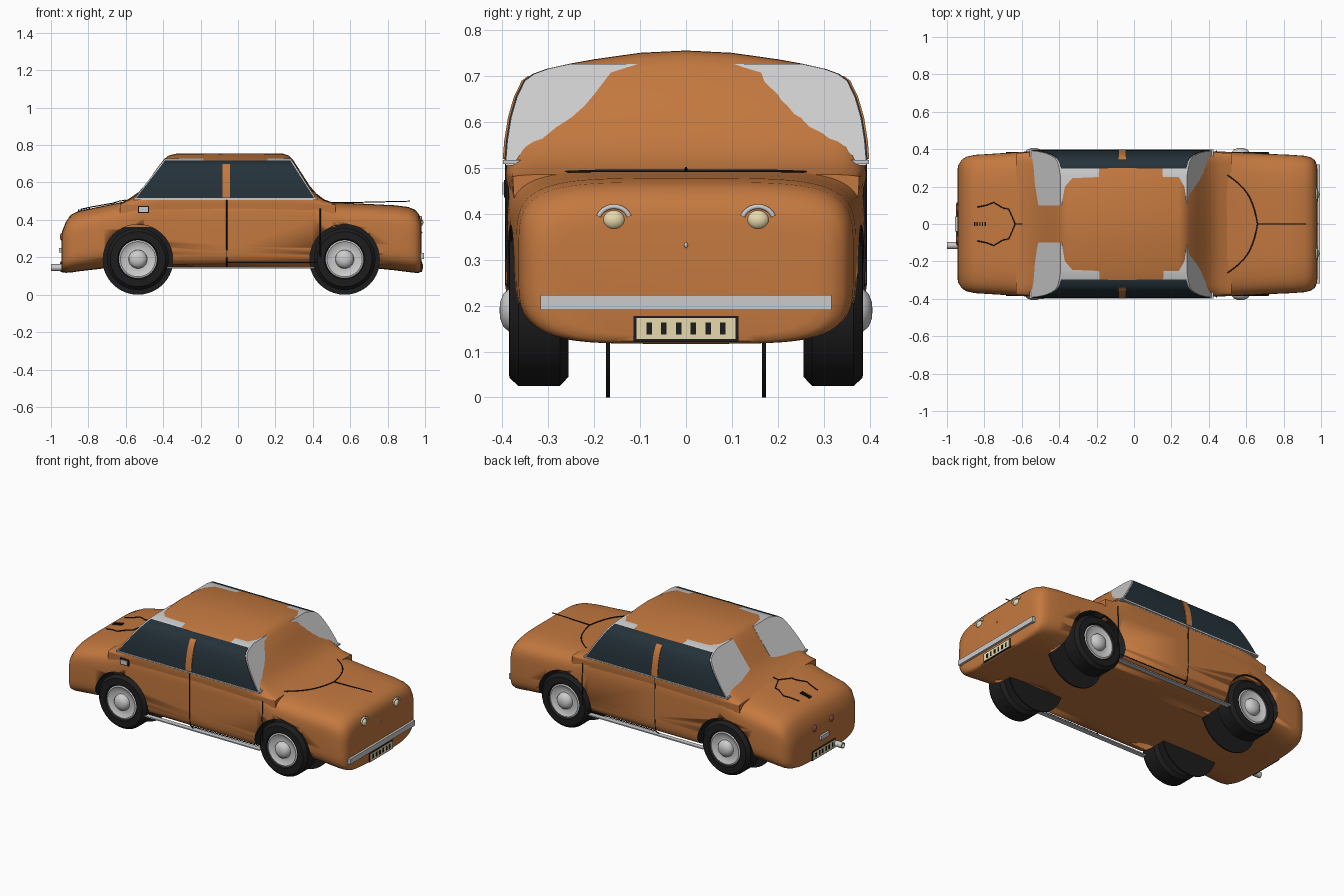
import bpy, bmesh, math
from mathutils import Matrix, Vector

if "Cube" in bpy.data.objects:
    bpy.data.objects.remove(bpy.data.objects["Cube"])

def mat(name, c):
    m = bpy.data.materials.new(name)
    m.diffuse_color = (*c, 1)
    m.use_nodes = True
    m.node_tree.nodes["Principled BSDF"].inputs["Base Color"].default_value = m.diffuse_color
    return m

ORANGE = mat("orange_paint", (0.55, 0.19, 0.05))
BLACK = mat("black_rubber", (0.012, 0.012, 0.013))
GLASS = mat("dark_glass", (0.018, 0.032, 0.042))
CREAM = mat("cream", (0.8, 0.7, 0.42))
RED = mat("tail_red", (0.35, 0.08, 0.06))

def finish(name, bm, m=None, angle=35):
    bmesh.ops.recalc_face_normals(bm, faces=bm.faces)
    me = bpy.data.meshes.new(name)
    bm.to_mesh(me)
    bm.free()
    if m:
        me.materials.append(m)
    me.shade_smooth()
    me.set_sharp_from_angle(angle=math.radians(angle))
    ob = bpy.data.objects.new(name, me)
    bpy.context.collection.objects.link(ob)
    return ob

def loft(name, rings, m=None, angle=35, caps=True):
    bm = bmesh.new()
    vs = [[bm.verts.new(p) for p in r] for r in rings]
    n = len(vs[0])
    for a, b in zip(vs, vs[1:]):
        for i in range(n):
            bm.faces.new((a[i], a[(i + 1) % n], b[(i + 1) % n], b[i]))
    if caps:
        bm.faces.new(vs[0])
        bm.faces.new(vs[-1])
    return finish(name, bm, m, angle)

def box(name, x, y, z, m=None):
    return loft(name, [[(a, y[0], z[0]), (a, y[1], z[0]), (a, y[1], z[1]), (a, y[0], z[1])] for a in x], m)

def lathe_y(name, prof, cx, cz, s, m=None, seg=40):
    rings = [[(cx + r * math.cos(2 * math.pi * i / seg), s * y, cz + r * math.sin(2 * math.pi * i / seg))
              for i in range(seg)] for r, y in prof]
    return loft(name, rings, m)

def ball(name, loc, size, m=None):
    bm = bmesh.new()
    bmesh.ops.create_uvsphere(bm, u_segments=20, v_segments=12, radius=1,
                              matrix=Matrix.Translation(loc) @ Matrix.Diagonal((*size, 1)))
    return finish(name, bm, m)

def line(name, pts, r=0.003, m=BLACK, smooth=False):
    cu = bpy.data.curves.new(name, 'CURVE')
    cu.dimensions = '3D'
    cu.bevel_depth = r
    cu.bevel_resolution = 1
    cu.use_fill_caps = True
    sp = cu.splines.new('NURBS' if smooth else 'POLY')
    sp.points.add(len(pts) - 1)
    for p, c in zip(sp.points, pts):
        p.co = (*c, 1)
    if smooth:
        sp.use_endpoint_u = True
        sp.order_u = 3
    if m:
        cu.materials.append(m)
    ob = bpy.data.objects.new(name, cu)
    bpy.context.collection.objects.link(ob)
    return ob

# Lower body: x, half width, bottom, top, squareness
stations = [(-.945, .28, .13, .29, 4), (-.94, .315, .12, .34, 4), (-.92, .345, .117, .39, 4.5), (-.895, .36, .118, .427, 4.5),
            (-.85, .37, .125, .448, 4.5), (-.72, .378, .14, .475, 4.5), (-.6, .386, .146, .5, 5), (-.5, .39, .146, .52, 7),
            (0, .392, .146, .525, 7), (.4, .39, .146, .515, 7), (.5, .386, .146, .495, 5), (.7, .376, .144, .485, 4.5),
            (.84, .37, .13, .478, 4.5), (.91, .365, .121, .469, 4.5), (.945, .357, .117, .455, 4.5),
            (.967, .342, .117, .432, 4.5), (.978, .315, .122, .405, 4.2), (.981, .285, .135, .375, 4)]
def section(x, w, zb, zt, n, seg=64):
    pts = []
    for i in range(seg):
        a = 2 * math.pi * (i + .5) / seg
        c, s = math.cos(a), math.sin(a)
        pts.append((x, w * math.copysign(abs(c) ** (2 / n), c),
                    (zb + zt) / 2 + (zt - zb) / 2 * math.copysign(abs(s) ** (2 / n), s)))
    return pts
body = loft("lower_body", [section(*s) for s in stations], ORANGE, 50)

# Cabin: one cross-section squashed along the roofline
SIDE = [(.392, .48), (.392, .51), (.388, .56), (.38, .61), (.367, .655), (.35, .69), (.33, .705),
        (.30, .716), (.25, .727), (.2, .736), (.1, .75), (0, .755)]
def y_at(z):
    for (y0, z0), (y1, z1) in zip(SIDE, SIDE[1:]):
        if z <= z1:
            return y0 + (y1 - y0) * max(0, z - z0) / (z1 - z0)
    return 0
roofline = [(-.63, .488), (-.58, .515), (-.53, .55), (-.49, .595), (-.43, .68), (-.395, .725), (-.37, .745), (-.33, .754),
            (-.1, .756), (.24, .755), (.27, .745), (.295, .72), (.34, .65), (.385, .58), (.42, .54), (.46, .51), (.52, .487)]
rings = []
for x, h in roofline:
    k = (h - .48) / .275
    f = .96 + .04 * min(1, k * 3)
    half = [(.37, .36)] + [(y * f, .48 + (z - .48) * k) for y, z in SIDE]
    rings.append([(x, y, z) for y, z in half] + [(x, -y, z) for y, z in half[-2::-1]])
loft("cabin", rings, ORANGE, 50)

# Side panels that follow the cabin cross-section
def slab(name, s, z0, z1, corners, off, inner, m=None):
    xr0, xr1, xf0, xf1 = corners
    rings = []
    zs = sorted({z0, z1} | {z for _, z in SIDE if z0 < z < z1})
    for z in zs:
        t = (z - z0) / (z1 - z0)
        a, b, y = xr0 + (xr1 - xr0) * t, xf0 + (xf1 - xf0) * t, y_at(z) + off
        i = inner if inner else y - .012
        rings.append([(a, s * i, z), (a, s * y, z), (b, s * y, z), (b, s * i, z)])
    return loft(name, rings, m)

for s, side in ((-1, "right"), (1, "left")):
    slab("window_trim_" + side, s, .505, .727, (-.56, -.392, .422, .283), .001, .1)
    slab("window_glass_" + side, s, .51, .717, (-.55, -.39, .412, .28), .004, None, GLASS)
    slab("door_pillar_" + side, s, .52, .70, (-.082, -.082, -.042, -.042), .008, None, ORANGE)
    box("belt_strip_" + side, (-.56, .425), sorted((s * .36, s * .399)), (.509, .517))
    box("sill_strip_" + side, (-.38, .41), sorted((s * .345, s * .375)), (.141, .148))
    # Door seams
    line("door_seam_" + side, [(.44, s * .388, .46), (.44, s * .391, .35), (.44, s * .385, .2), (.44, s * .376, .172),
                               (-.06, s * .379, .172)])
    line("rear_seam_" + side, [(-.06, s * .392, .51), (-.06, s * .392, .25), (-.06, s * .382, .175), (-.06, s * .35, .145)])

    # Wheels with arches and inner discs
    for x, end in ((-.535, "rear"), (.57, "front")):
        tag = end + "_" + side
        cut = lathe_y("arch_cutter_" + tag, [(.186, .168), (.186, .5)], x, .19, s, BLACK)
        cut.hide_render = True
        cut.hide_viewport = False
        cut.display_type = 'WIRE'
        b = body.modifiers.new("arch_" + tag, 'BOOLEAN')
        b.operation = 'DIFFERENCE'
        b.solver = 'EXACT'
        b.material_mode = 'TRANSFER'
        b.object = cut
        lathe_y("arch_disc_" + tag, [(.19, .166), (.19, .174)], x, .19, s, BLACK)
        lathe_y("tyre_" + tag, [(.09, .258), (.145, .256), (.165, .275), (.165, .365), (.147, .385), (.108, .386),
                                (.1, .372), (.09, .365)], x, .19, s, BLACK)
        lathe_y("rim_" + tag, [(.102, .35), (.102, .378), (.094, .381), (.07, .368), (.05, .37), (.047, .385),
                               (.036, .398), (.018, .405), (.004, .406)], x, .19, s)

    # Lamps and brows
    ball("headlight_" + side, (.975, s * .157, .387), (.016, .024, .021), CREAM)
    line("headlight_brow_" + side, [(.978, s * .157 + .035 * math.cos(a), .385 + .031 * math.sin(a))
                                    for a in [math.pi * (.1 + .08 * i) for i in range(11)]], .006, None)
    ball("tail_light_" + side, (-.942, s * .082, .31), (.01, .02, .02), RED)
    # Bonnet and boot seams
    line("bonnet_seam_" + side, [(.47, s * .28, .49), (.57, s * .22, .494), (.645, s * .1, .494), (.66, 0, .494)], .003, BLACK, True)
    line("boot_seam_" + side, [(-.60, 0, .506), (-.635, 0, .5), (-.67, s * .08, .489), (-.70, s * .085, .484),
                               (-.75, s * .115, .475), (-.79, s * .1, .468), (-.84, s * .09, .457)])

line("bonnet_ridge", [(.66, 0, .494), (.92, 0, .5)])
for i in range(5):
    box(f"boot_vent_{i}", (-.855 + i * .014, -.848 + i * .014), (-.012, .012), (.44, .455 + i * .003), BLACK)

# Bumper, number plates and nose stud
box("front_bumper", (.972, .995), (-.317, .317), (.191, .223))
ball("nose_stud", (.981, 0, .332), (.005, .004, .006))
for end, s, x in (("front", 1, .98), ("rear", -1, .945)):
    span = lambda a, b: sorted((s * (x + a), s * (x + b)))
    box(end + "_plate_frame", span(-.03, .004), (-.114, .114), (.122, .178), BLACK)
    box(end + "_plate", span(-.01, .006), (-.108, .108), (.127, .173), CREAM)
    for i in range(6):
        y = -.08 + i * .032
        box(f"{end}_plate_bar_{i}", span(0, .008), (y - .006, y + .006), (.137, .163), BLACK)
box("boot_handle", (-.958, -.93), (-.04, .04), (.225, .25))

# Exhaust pipe
seg = 20
pipe = [(-.9, .018), (-1, .018), (-1, .013), (-.96, .013)]
loft("exhaust_pipe", [[(x, -.115 + r * math.cos(2 * math.pi * i / seg), .145 + r * math.sin(2 * math.pi * i / seg))
                       for i in range(seg)] for x, r in pipe])

# Filler flap on one side
box("filler_frame", (-.535, -.475), (-.396, -.38), (.436, .474), BLACK)
box("filler_flap", (-.528, -.482), (-.40, -.38), (.442, .468))
